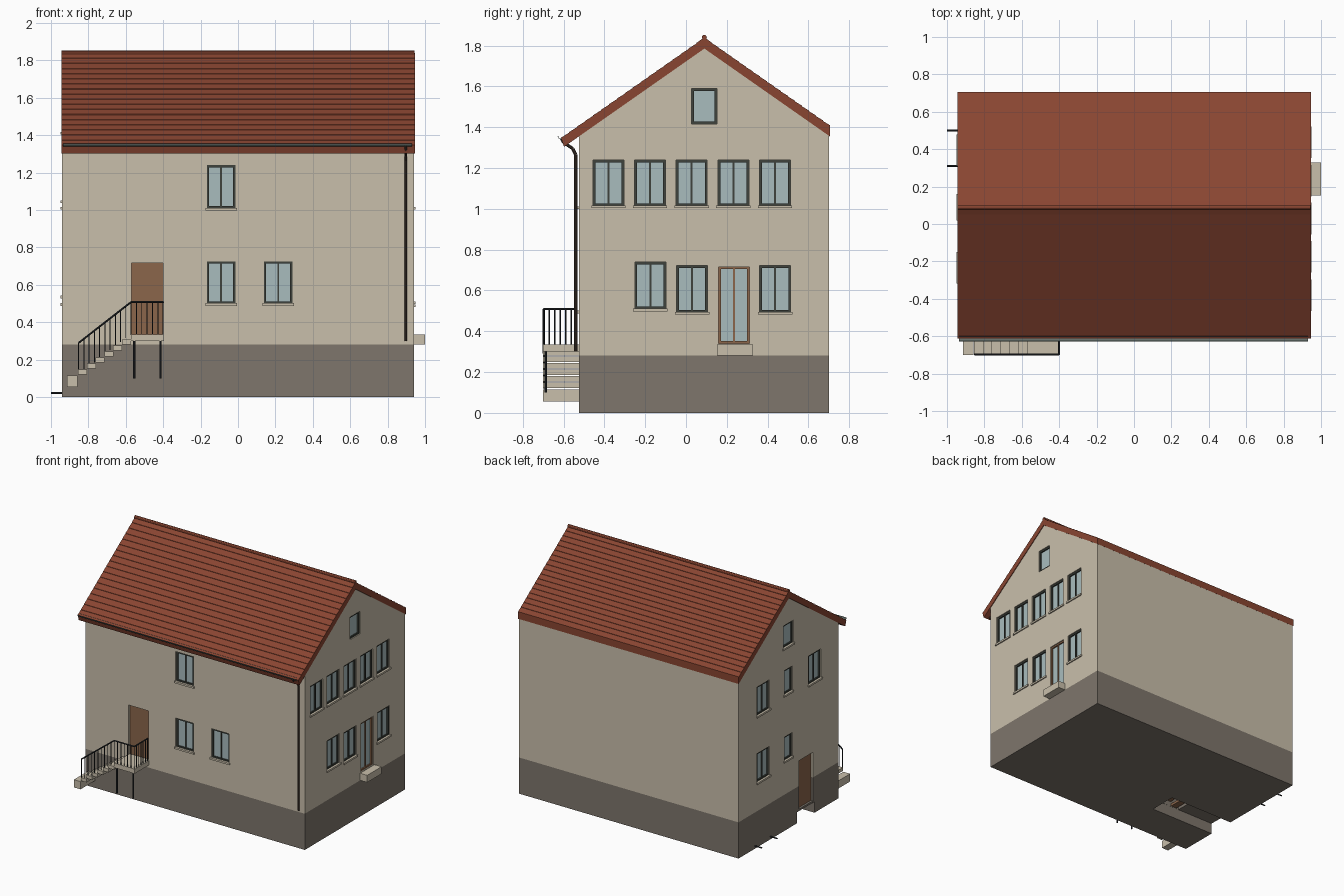
import bpy, bmesh, math
from mathutils import Vector, Matrix

cube = bpy.data.objects.get("Cube")
if cube:
    bpy.data.objects.remove(cube, do_unlink=True)


def material(name, r, g, b):
    lin = [((c / 255 + 0.055) / 1.055) ** 2.4 for c in (r, g, b)] + [1]
    m = bpy.data.materials.new(name)
    m.use_nodes = True
    m.diffuse_color = lin
    m.node_tree.nodes["Principled BSDF"].inputs["Base Color"].default_value = lin
    return m


PLASTER = material("beige plaster", 201, 191, 171)
PLINTH = material("taupe plinth", 126, 118, 108)
TILE = material("red tile", 137, 69, 49)
GLASS = material("pale glass", 169, 188, 190)
FRAME = material("dark frame", 62, 66, 60)
WOOD = material("brown wood", 139, 102, 75)
ZINC = material("grey zinc", 98, 108, 103)
PIPE = material("brown pipe", 72, 60, 52)
IRON = material("black iron", 42, 46, 50)


def box(bm, lo, hi):
    size = [abs(b - a) for a, b in zip(lo, hi)]
    mid = [(a + b) / 2 for a, b in zip(lo, hi)]
    bmesh.ops.create_cube(bm, size=1, matrix=Matrix.LocRotScale(mid, None, size))


def rod(bm, a, b, r, sides=8):
    a, b = Vector(a), Vector(b)
    turn = (b - a).to_track_quat('Z', 'Y')
    bmesh.ops.create_cone(bm, cap_ends=True, segments=sides, radius1=r, radius2=r,
                          depth=(b - a).length,
                          matrix=Matrix.LocRotScale((a + b) / 2, turn, None))


def prism(bm, profile, x0, x1):
    """Extrude a closed (y, z) profile along x."""
    face = bm.faces.new([bm.verts.new((x0, y, z)) for y, z in profile])
    new = bmesh.ops.extrude_face_region(bm, geom=[face])["geom"]
    bmesh.ops.translate(bm, vec=(x1 - x0, 0, 0),
                        verts=[v for v in new if isinstance(v, bmesh.types.BMVert)])


def finish(bm, name, mat):
    bmesh.ops.recalc_face_normals(bm, faces=bm.faces)
    mesh = bpy.data.meshes.new(name)
    bm.to_mesh(mesh)
    bm.free()
    if mat:
        mesh.materials.append(mat)
    ob = bpy.data.objects.new(name, mesh)
    bpy.context.collection.objects.link(ob)
    return ob


# Main dimensions
WX, FRONT, BACK = 0.94, -0.525, 0.70
RIDGE_Y, RIDGE_Z, SLOPE, THICK = 0.09, 1.84, 0.7, 0.055
BASE_Z = 0.28
DEEP = 0.025


def roof_z(y):
    return RIDGE_Z - SLOPE * abs(y - RIDGE_Y)


def on_wall(side, u, d, z):
    """Point at u along a wall, d outward from it."""
    return {"front": (u, FRONT - d, z), "right": (WX + d, u, z),
            "left": (-WX - d, u, z)}[side]


parts = {k: bmesh.new() for k in
         ("cutter", "window_frames", "door_frame", "window_glass", "window_sills", "doors")}


def wall_box(part, side, u0, u1, d0, d1, z0, z1):
    box(parts[part], on_wall(side, u0, d0, z0), on_wall(side, u1, d1, z1))


def window(side, c, z0, z1, w=0.152, panes=2, frame="window_frames", sill=True):
    a, b, t = c - w / 2, c + w / 2, 0.012
    wall_box("cutter", side, a, b, -DEEP, 0.05, z0, z1)
    wall_box("window_glass", side, a, b, -DEEP - 0.004, -0.018, z0, z1)
    for u0, u1, v0, v1 in ((a, a + t, z0, z1), (b - t, b, z0, z1),
                           (a, b, z0, z0 + t), (a, b, z1 - t, z1)):
        wall_box(frame, side, u0, u1, -DEEP, -0.008, v0, v1)
    if panes == 2:
        wall_box(frame, side, c - 0.005, c + 0.005, -DEEP, -0.011, z0, z1)
    if sill:
        wall_box("window_sills", side, a - 0.008, b + 0.008, -DEEP, 0.009, z0 - 0.012, z0 + 0.002)


def door(side, c, z0, z1, w=0.17):
    wall_box("cutter", side, c - w / 2, c + w / 2, -DEEP, 0.05, z0, z1)
    wall_box("doors", side, c - w / 2, c + w / 2, -DEEP - 0.004, -0.016, z0, z1)


# Openings on the front
for c, z0, z1 in ((-0.09, 1.01, 1.24), (-0.09, 0.5, 0.725), (0.215, 0.5, 0.725)):
    window("front", c, z0, z1)
door("front", -0.485, 0.335, 0.718)

# Openings on the right-hand gable
for i in range(5):
    window("right", -0.38 + 0.204 * i, 1.015, 1.24)
for c, z0 in ((-0.175, 0.51), (0.03, 0.493), (0.437, 0.493)):
    window("right", c, z0, z0 + 0.23)
window("right", 0.236, 0.34, 0.716, frame="door_frame", sill=False)
window("right", RIDGE_Y, 1.415, 1.59, w=0.125, panes=1, sill=False)

# Openings on the left-hand gable
for c, z0, z1, w in ((0.395, 1.015, 1.24, 0.152), (0.09, 1.05, 1.24, 0.1),
                     (-0.235, 1.015, 1.24, 0.152), (0.395, 0.5, 0.725, 0.152),
                     (0.09, 0.54, 0.725, 0.1)):
    window("left", c, z0, z1, w, panes=2 if w > 0.12 else 1)
window("left", RIDGE_Y, 1.415, 1.59, w=0.125, panes=1)
door("left", -0.125, 0.1, 0.475)

# Stairwell cut into the underside
WELL0, WELL1, WELL_END = -0.23, -0.014, -0.377
box(parts["cutter"], (-1.0, WELL0, -0.1), (WELL_END, WELL1, 0.085))
box(parts["cutter"], (-0.62, WELL0 + 0.001, -0.1), (WELL_END - 0.001, WELL1 - 0.001, 0.25))

# Walls and plinth, with the openings cut out
cutter = finish(parts.pop("cutter"), "opening_cutter", None)
cutter.hide_render = True
bm = bmesh.new()
gable = [(FRONT, BASE_Z), (BACK, BASE_Z)] + [
    (y, roof_z(y) - THICK + 0.008) for y in (BACK, RIDGE_Y, FRONT)]
prism(bm, gable, -WX, WX)
walls = finish(bm, "walls", PLASTER)
bm = bmesh.new()
box(bm, (-WX, FRONT, 0), (WX, BACK, BASE_Z))
plinth = finish(bm, "plinth", PLINTH)
for ob in (walls, plinth):
    mod = ob.modifiers.new("openings", 'BOOLEAN')
    mod.operation, mod.solver, mod.object = 'DIFFERENCE', 'EXACT', cutter
    mod.use_self = True
    graph = bpy.context.evaluated_depsgraph_get()
    cut = bpy.data.meshes.new_from_object(ob.evaluated_get(graph))
    ob.modifiers.clear()
    ob.data = cut
bpy.data.objects.remove(cutter, do_unlink=True)

for key, mat in (("window_frames", FRAME), ("door_frame", WOOD), ("window_glass", GLASS),
                 ("window_sills", PLASTER), ("doors", WOOD)):
    finish(parts[key], key, mat)

# Steps inside the stairwell
bm = bmesh.new()
for i in range(4):
    x = -0.6 + 0.055 * i
    box(bm, (x, WELL0, 0.09 + 0.035 * i), (x + 0.05, WELL1, 0.11 + 0.035 * i))
finish(bm, "cellar_steps", WOOD)

# Roof with shallow overlapping tile courses
def courses(y_end, n=18):
    pts = []
    for i in range(n):
        a = RIDGE_Y + (y_end - RIDGE_Y) * i / n
        b = RIDGE_Y + (y_end - RIDGE_Y) * (i + 1) / n
        pts += [(a, roof_z(a) - (0.003 if i else 0)), (b, roof_z(b))]
    return pts


EAVE_F, EAVE_B = -0.612, 0.705
under = [(y, roof_z(y) - THICK) for y in (EAVE_F + 0.014, RIDGE_Y, EAVE_B)]
bm = bmesh.new()
prism(bm, courses(EAVE_F)[::-1] + courses(EAVE_B)[1:] + under[::-1], -0.945, 0.945)
finish(bm, "tiled_roof", TILE)
bm = bmesh.new()
rod(bm, (-0.945, RIDGE_Y, RIDGE_Z), (0.945, RIDGE_Y, RIDGE_Z), 0.012, 12)
finish(bm, "ridge_cap", TILE)

# Gutter trough and downpipe
bm = bmesh.new()
arc = [math.pi * (1 + i / 8) for i in range(9)]
trough = [(-0.613 + r * math.cos(t), 1.357 + r * math.sin(t))
          for r, ts in ((0.016, arc), (0.013, arc[::-1])) for t in ts]
prism(bm, trough, -0.935, 0.93)
finish(bm, "gutter", ZINC)
bm = bmesh.new()
path = [(-0.61, 1.345), (-0.6, 1.325), (-0.555, 1.295), (-0.54, 1.265), (-0.54, 0.3)]
for (y0, z0), (y1, z1) in zip(path, path[1:]):
    rod(bm, (0.897, y0, z0), (0.897, y1, z1), 0.008, 10)
finish(bm, "downpipe", PIPE)

# Front landing and steps, and the garden door step
OUT = -0.70
bm = bmesh.new()
box(bm, (-0.572, OUT, 0.3), (-0.395, FRONT, 0.335))
box(bm, (-0.915, OUT, 0.055), (-0.858, FRONT, 0.115))
for i in range(6):
    x, z = -0.855 + 0.047 * i, 0.122 + 0.032 * i
    box(bm, (x, OUT, z), (x + 0.048, FRONT, z + 0.026))
finish(bm, "entrance_steps", PLASTER)
bm = bmesh.new()
box(bm, (WX, 0.152, 0.28), (1.0, 0.328, 0.335))
finish(bm, "garden_step", PLASTER)

# Landing legs and railings
bm = bmesh.new()
for x in (-0.555, -0.415):
    rod(bm, (x, OUT + 0.012, 0.1), (x, OUT + 0.012, 0.3), 0.006)
finish(bm, "landing_legs", IRON)
bm = bmesh.new()
ry, top = OUT + 0.003, 0.508
foot, head, corner = (-0.852, ry, 0.29), (-0.572, ry, top), (-0.4, ry, top)
for a, b, n, drop in ((foot, head, 10, 0.17), (head, corner, 6, 0.175),
                      (corner, (-0.4, FRONT - 0.01, top), 6, 0.175)):
    rod(bm, a, b, 0.005)
    for i in range(n + 1):
        p = Vector(a).lerp(Vector(b), i / n)
        rod(bm, p, p - Vector((0, 0, drop)), 0.0028, 6)
finish(bm, "entrance_railing", IRON)

# Service pipes near the ground
bm = bmesh.new()
for y in (0.31, 0.5):
    rod(bm, (-1.0, y, 0.022), (-WX + 0.01, y, 0.022), 0.005)
finish(bm, "service_pipes", IRON)

# Smooth only the round parts
bpy.ops.object.select_all(action='DESELECT')
for name in ("ridge_cap", "gutter", "downpipe", "landing_legs"):
    ob = bpy.data.objects[name]
    ob.select_set(True)
    bpy.context.view_layer.objects.active = ob
bpy.ops.object.shade_smooth_by_angle()
